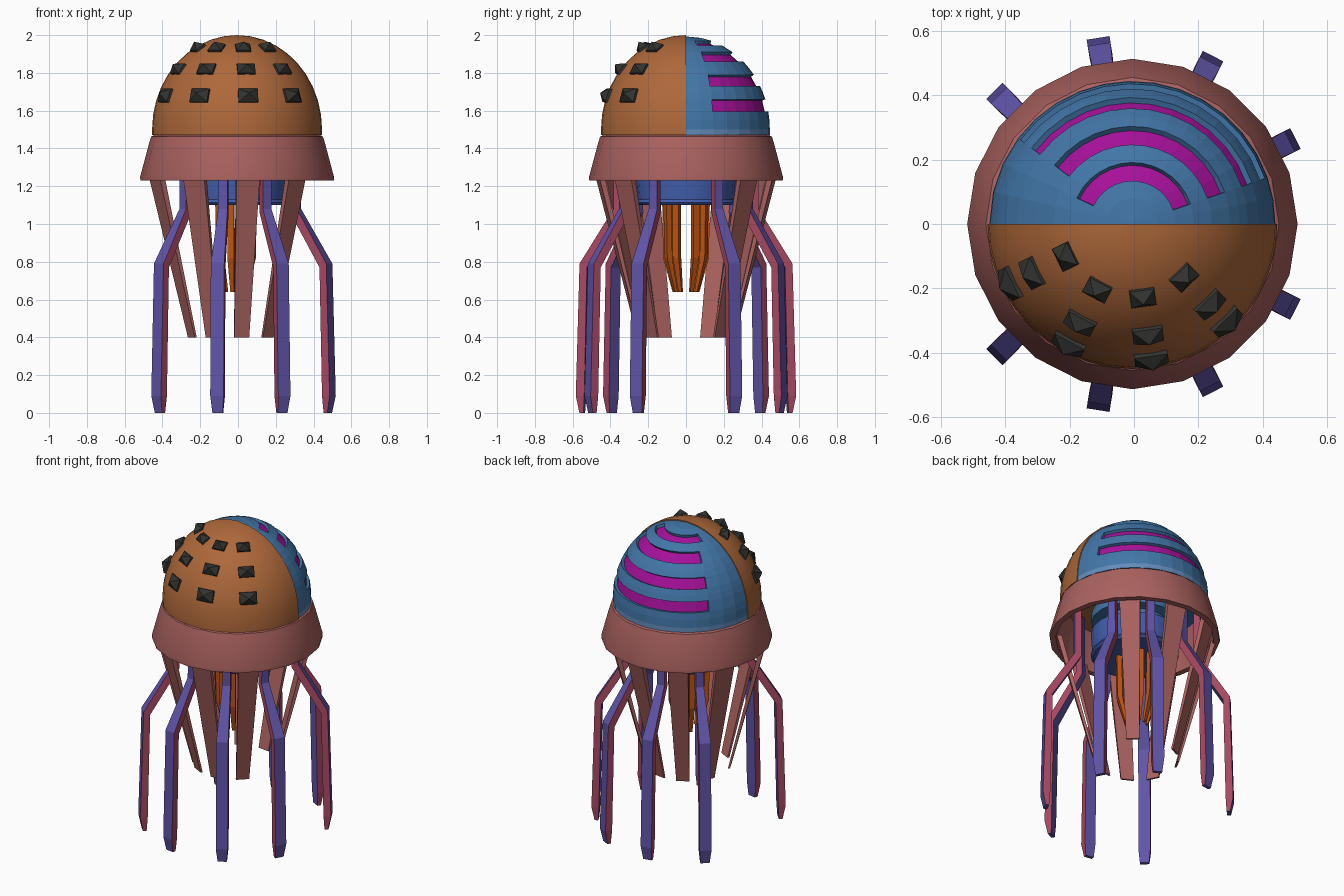
import bpy, bmesh, math
from mathutils import Vector, Matrix

if "Cube" in bpy.data.objects:
    bpy.data.objects.remove(bpy.data.objects["Cube"])

CX = -0.005          # dome and collar axis
LX = -0.02           # limb axis


def mat(name, r, g, b):
    m = bpy.data.materials.new(name)
    lin = [((c / 255 + 0.055) / 1.055) ** 2.4 for c in (r, g, b)]
    m.diffuse_color = (*lin, 1)
    m.use_nodes = True
    m.node_tree.nodes["Principled BSDF"].inputs["Base Color"].default_value = m.diffuse_color
    return m


ORANGE = mat("dome_orange", 174, 104, 58)
STEEL = mat("steel_blue", 66, 118, 168)
TRIM = mat("pale_blue", 100, 140, 188)
MAGENTA = mat("magenta", 166, 16, 154)
ROSE = mat("rose_brown", 170, 98, 95)
BLACK = mat("charcoal", 50, 50, 48)
PURPLE = mat("leg_purple", 96, 84, 168)
RED = mat("leg_crimson", 168, 72, 98)
RUST = mat("rust_orange", 190, 84, 18)
ROYAL = mat("royal_blue", 66, 94, 172)


def finish(name, bm, mats, smooth=False, normals=True):
    if normals:
        bmesh.ops.recalc_face_normals(bm, faces=bm.faces[:])
    me = bpy.data.meshes.new(name)
    bm.to_mesh(me)
    bm.free()
    for m in mats:
        me.materials.append(m)
    ob = bpy.data.objects.new(name, me)
    bpy.context.collection.objects.link(ob)
    if smooth:
        bpy.ops.object.select_all(action='DESELECT')
        ob.select_set(True)
        bpy.context.view_layer.objects.active = ob
        bpy.ops.object.shade_smooth_by_angle(angle=math.radians(30))
    return ob


def lathe(name, profile, mats, segs=20, closed=False, smooth=True):
    bm = bmesh.new()
    rings = [[bm.verts.new((CX + r * math.cos(2 * math.pi * i / segs),
                            r * math.sin(2 * math.pi * i / segs), z))
              for i in range(segs)] for r, z in profile]
    pairs = list(zip(rings, rings[1:]))
    if closed:
        pairs.append((rings[-1], rings[0]))
    for a, b in pairs:
        for i in range(segs):
            j = (i + 1) % segs
            bm.faces.new((a[i], a[j], b[j], b[i]))
    if not closed:
        bm.faces.new(rings[0])
        bm.faces.new(rings[-1])
    return finish(name, bm, mats, smooth)


def dome_r(z, a, b):
    return a * math.sqrt(max(0, 1 - (max(z - 1.5, 0) / b) ** 2))


def half_dome(angles, zs, a, b):
    """Half shell from base to pole, with side wall and base closed."""
    bm = bmesh.new()
    rows = []
    for z in zs:
        r = dome_r(z, a, b)
        rows.append([bm.verts.new((CX + r * math.cos(math.radians(t)),
                                   r * math.sin(math.radians(t)), z)) for t in angles])
    pole = bm.verts.new((CX, 0, 1.5 + b))
    cells = {}
    for i in range(len(zs) - 1):
        for j in range(len(angles) - 1):
            cells[i, j] = bm.faces.new((rows[i][j], rows[i][j + 1],
                                        rows[i + 1][j + 1], rows[i + 1][j]))
    for j in range(len(angles) - 1):
        bm.faces.new((rows[-1][j], rows[-1][j + 1], pole))
    bm.faces.new(rows[0][::-1])
    bm.faces.new([r[0] for r in rows] + [pole] + [r[-1] for r in rows][::-1])
    bmesh.ops.recalc_face_normals(bm, faces=bm.faces[:])
    return bm, cells


# Front dome half
zs = [1.47, 1.5] + [1.5 + 0.5 * math.sin(math.radians(9 * k)) for k in range(1, 10)]
bm, _ = half_dome([180 + 9 * k for k in range(21)], zs, 0.45, 0.5)
finish("front_dome", bm, [ORANGE], True, False)

# Back dome half with recessed stripes
angles = [0, 10] + [19 + 124 / 12 * k for k in range(13)] + [155, 167, 180]
zs = [1.47, 1.5, 1.55, 1.595, 1.66, 1.695, 1.73, 1.79, 1.825, 1.86, 1.91, 1.945, 1.97, 1.985]
bm, cells = half_dome(angles, zs, 0.444, 0.493)
for row, last in ((3, 14), (6, 14), (9, 14), (11, 15)):
    faces = [cells[row, j] for j in range(2, last)]
    bmesh.ops.inset_region(bm, faces=faces, thickness=0.002, depth=-0.018,
                           use_even_offset=True)
    for f in faces:
        f.material_index = 1
for j in range(len(angles) - 1):
    cells[0, j].material_index = 2
finish("back_dome", bm, [STEEL, MAGENTA, TRIM], False, False)

# Collar with open underside, and the thin dark seat under the dome
lathe("collar", [(0.432, 1.475), (0.455, 1.462), (0.465, 1.43), (0.513, 1.25), (0.512, 1.23),
                 (0.475, 1.23), (0.435, 1.42), (0.42, 1.475)], [ROSE], closed=True)
lathe("dome_seat", [(0.43, 1.455), (0.44, 1.455), (0.44, 1.474), (0.43, 1.474)],
      [STEEL], closed=True)

# Central hub
lathe("hub", [(0.22, 1.10), (0.25, 1.10), (0.265, 1.115), (0.255, 1.13), (0.262, 1.22),
              (0.262, 1.27), (0.2, 1.28)], [ROYAL])
lathe("hub_neck", [(0.2, 1.27), (0.2, 1.33), (0.26, 1.34), (0.26, 1.40), (0.2, 1.41),
                   (0.2, 1.472)], [STEEL])


def limb(name, deg, sections, mats):
    """Bent bar; sections are outer r, outer z, inner r, inner z, width."""
    bm = bmesh.new()
    rot = Matrix.Translation((LX, 0, 0)) @ Matrix.Rotation(math.radians(deg), 4, 'Z')
    loops = []
    for ro, zo, ri, zi, w in sections:
        pts = ((ro, -w / 2, zo), (ro, w / 2, zo), (ri, w / 2, zi), (ri, -w / 2, zi))
        loops.append([bm.verts.new(rot @ Vector(p)) for p in pts])
    for a, b in zip(loops, loops[1:]):
        for i in range(4):
            f = bm.faces.new((a[i], a[(i + 1) % 4], b[(i + 1) % 4], b[i]))
            f.material_index = (i % 2) if len(mats) > 1 else 0
    bm.faces.new(loops[0])
    bm.faces.new(loops[-1])
    finish(name, bm, mats)


LEG = [(0.385, 1.46, 0.345, 1.46, 0.045), (0.385, 1.08, 0.345, 1.06, 0.05),
       (0.565, 0.79, 0.525, 0.77, 0.072), (0.585, 0.09, 0.54, 0.09, 0.072),
       (0.567, 0.0, 0.545, 0.0, 0.055)]
ARM = [(0.475, 1.25, 0.445, 1.25, 0.125), (0.255, 0.4, 0.243, 0.4, 0.08)]
FEELER = [(0.125, 1.12, 0.095, 1.12, 0.035), (0.12, 0.82, 0.09, 0.82, 0.035),
          (0.07, 0.64, 0.055, 0.64, 0.02)]
for side, tag in ((1, "back"), (-1, "front")):
    for k in range(4):
        limb(f"{tag}_leg_{k + 1}", side * (27 + 36 * k), LEG, [PURPLE, RED])
        limb(f"{tag}_inner_arm_{k + 1}", side * (45 + 36 * k), ARM, [ROSE])
        limb(f"{tag}_feeler_{k + 1}", side * (27 + 36 * k), FEELER, [RUST])

# Studs on the front dome half
for z, w, h in ((1.68, 0.105, 0.075), (1.82, 0.095, 0.065), (1.93, 0.078, 0.06)):
    for k in range(4):
        t = math.radians(206 + 36 * k)
        r = dome_r(z, 0.45, 0.5)
        n = Vector((r * math.cos(t) / 0.2025, r * math.sin(t) / 0.2025,
                    (z - 1.5) / 0.25)).normalized()
        across = Vector((-math.sin(t), math.cos(t), 0))
        up = n.cross(across)
        c = Vector((CX + r * math.cos(t), r * math.sin(t), z))
        bm = bmesh.new()
        low, top = [[bm.verts.new(c + n * d + across * (sx * w / 2) + up * (sy * h / 2))
                     for sx, sy in ((-1, -1), (1, -1), (1, 1), (-1, 1))]
                    for d in (-0.02, 0.008)]
        tip = bm.verts.new(c + n * 0.042)
        bm.faces.new(low)
        for i in range(4):
            j = (i + 1) % 4
            bm.faces.new((low[i], low[j], top[j], top[i]))
            bm.faces.new((top[i], top[j], tip))
        finish("stud", bm, [BLACK])
